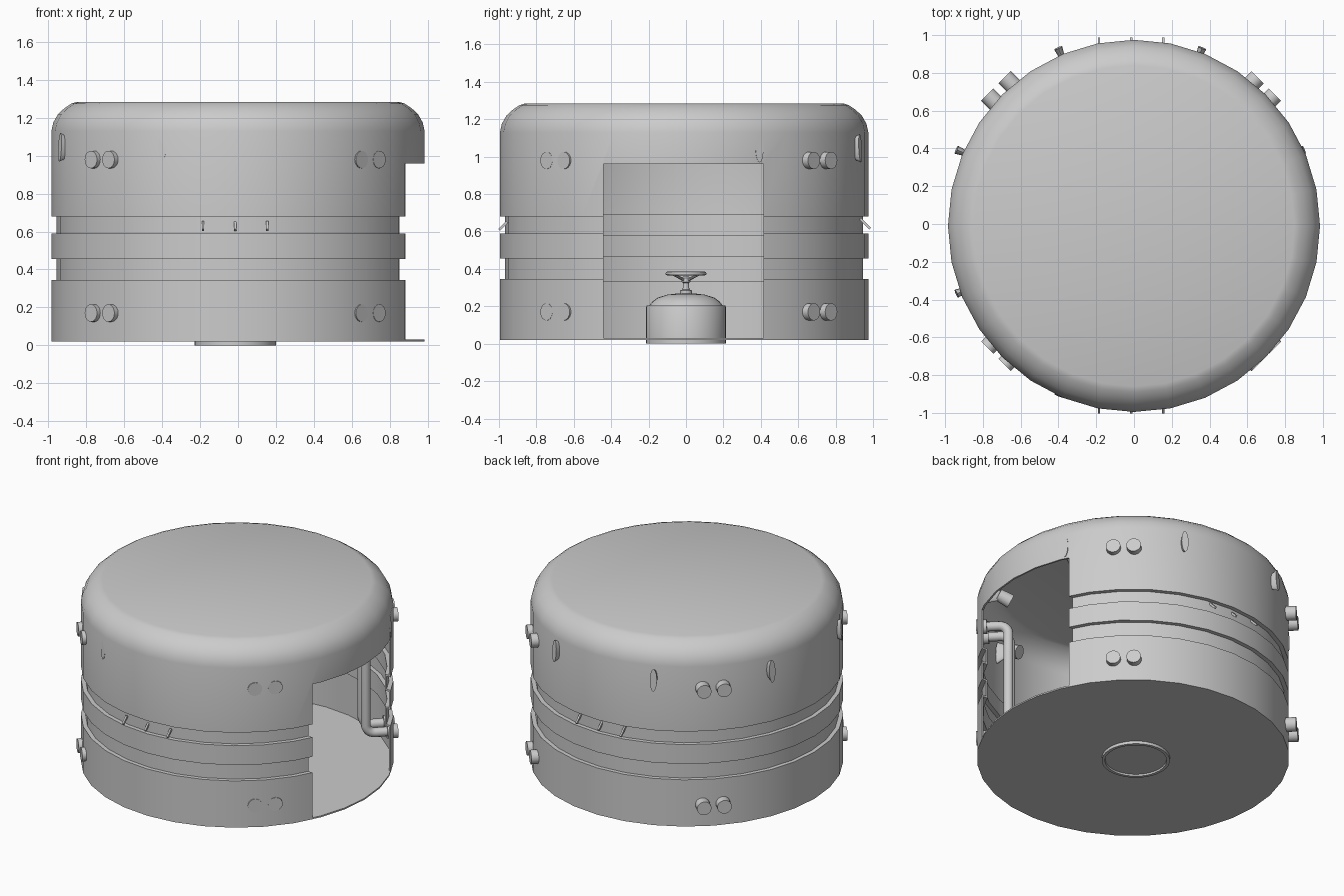
import bpy, bmesh
from math import sin, cos, pi, radians
from mathutils import Vector, Matrix

if "Cube" in bpy.data.objects:
    bpy.data.objects.remove(bpy.data.objects["Cube"])

CX, CY = 0.0, -0.01


def finish(obj, angle=35):
    bpy.ops.object.select_all(action='DESELECT')
    obj.select_set(True)
    bpy.context.view_layer.objects.active = obj
    bpy.ops.object.shade_smooth_by_angle(angle=radians(angle))
    return obj


def make(name, bm, angle=35, smooth=True):
    bmesh.ops.recalc_face_normals(bm, faces=bm.faces)
    me = bpy.data.meshes.new(name)
    bm.to_mesh(me)
    bm.free()
    obj = bpy.data.objects.new(name, me)
    bpy.context.collection.objects.link(obj)
    return finish(obj, angle) if smooth else obj


def lathe(name, profile, n, cx, cy, angle=35):
    """Revolve an (r, z) profile round a vertical axis."""
    bm = bmesh.new()
    vs = [bm.verts.new((r, 0, z)) for r, z in profile]
    es = [bm.edges.new(p) for p in zip(vs, vs[1:])]
    bmesh.ops.spin(bm, geom=vs + es, cent=(0, 0, 0), axis=(0, 0, 1),
                   angle=2 * pi, steps=n, use_duplicate=False)
    bmesh.ops.remove_doubles(bm, verts=bm.verts, dist=1e-4)
    bmesh.ops.translate(bm, verts=bm.verts, vec=(cx, cy, 0))
    return make(name, bm, angle)


def rod(name, a, b, r1, r2, n=16, squash=1.0):
    """Cone or cylinder from a to b; squash narrows it sideways."""
    a, b = Vector(a), Vector(b)
    d = b - a
    z = d.normalized()
    x = Vector((0, 0, 1)).cross(z)
    x = x.normalized() if x.length > 1e-4 else Vector((1, 0, 0))
    y = z.cross(x)
    rot = Matrix((x, y, z)).transposed().to_4x4()
    bm = bmesh.new()
    bmesh.ops.create_cone(bm, cap_ends=True, segments=n, radius1=r1, radius2=r2, depth=d.length)
    bm.transform(Matrix.Translation((a + b) / 2) @ rot @ Matrix.Diagonal((squash, 1, 1, 1)))
    return make(name, bm)


def box(name, center, size, rx=0):
    bm = bmesh.new()
    bmesh.ops.create_cube(bm, size=1)
    bm.transform(Matrix.Translation(center) @ Matrix.Rotation(rx, 4, 'X') @ Matrix.Diagonal((*size, 1)))
    return make(name, bm, smooth=False)


# Thin grooved shell with rounded roof, closed inside and out
R, G, T = 0.985, 0.957, 0.012
outer = [(R, 0.02), (R, 0.345), (G, 0.345), (G, 0.455), (R, 0.455), (R, 0.59), (G, 0.59),
         (G, 0.68), (R, 0.68), (R, 1.13), (0.975, 1.175), (0.95, 1.22), (0.915, 1.252),
         (0.88, 1.275), (0.85, 1.285), (0, 1.285)]
inner = [(0, 1.273), (0.845, 1.273), (0.873, 1.263), (0.907, 1.241), (0.94, 1.21), (0.963, 1.17),
         (R - T, 1.13), (R - T, 0.68 + T), (G - T, 0.68 + T), (G - T, 0.59 - T), (R - T, 0.59 - T),
         (R - T, 0.455 + T), (G - T, 0.455 + T), (G - T, 0.345 - T), (R - T, 0.345 - T), (R - T, 0.02)]
shell = lathe("cabin_shell", outer + inner + [(R, 0.02)], 32, CX, CY)

# Doorway cut on the right side
cutter = box("door_cutter", (0.9, -0.0125, 0.47), (0.8, 0.855, 0.98))
cutter.hide_render = True
mod = shell.modifiers.new("door", 'BOOLEAN')
mod.operation, mod.solver, mod.object = 'DIFFERENCE', 'EXACT', cutter
bpy.context.view_layer.objects.active = shell
bpy.ops.object.modifier_apply(modifier="door")
bpy.data.objects.remove(cutter)
finish(shell)

# Floor plate
lathe("floor", [(0, 0.02), (R - 0.002, 0.02), (R - 0.002, 0.03), (0, 0.03)], 32, CX, CY)

# Central hatch: drum with recessed base and domed lid
HX, HY = -0.015, 0.0
lathe("hatch_drum", [(0, 0.012), (0.193, 0.012), (0.195, 0.0), (0.215, 0.0), (0.215, 0.195),
                     (0.21, 0.205), (0.195, 0.205), (0.18, 0.225), (0.15, 0.247), (0.1, 0.262),
                     (0.05, 0.268), (0, 0.27)], 32, HX, HY)
# Handwheel stem, rim and spokes
lathe("wheel_stem", [(0, 0.26), (0.032, 0.26), (0.032, 0.285), (0.018, 0.29), (0.015, 0.325),
                     (0.024, 0.33), (0.022, 0.352), (0.01, 0.362), (0, 0.362)], 16, HX, HY)
bpy.ops.mesh.primitive_torus_add(location=(HX, HY, 0.375), major_radius=0.1, minor_radius=0.01,
                                 major_segments=32, minor_segments=8)
wheel = bpy.context.object
wheel.name = "wheel_rim"
finish(wheel, 60)
for i in range(4):
    a = pi / 4 + i * pi / 2
    rod("wheel_spoke", (HX, HY, 0.335), (HX + 0.1 * cos(a), HY + 0.1 * sin(a), 0.373), 0.008, 0.008, 8)

# Paired U-shaped pipes at the four corners, with wall collars
PX, PY = -0.015, 0.015
for k in range(4):
    a = pi / 4 + k * pi / 2
    out, side = Vector((cos(a), sin(a), 0)), Vector((-sin(a), cos(a), 0))
    for s in (-0.065, 0.065):
        base = Vector((PX, PY, 0)) + side * s
        lo, hi, rp, bend = 0.17, 0.98, 0.81, 0.06
        pts = [(0.99, lo)]
        for j in range(7):
            t = j * pi / 12
            pts.append((rp + bend - bend * sin(t), lo + bend - bend * cos(t)))
        pts += [(r, lo + hi - z) for r, z in reversed(pts)]
        cu = bpy.data.curves.new("pipe", 'CURVE')
        cu.dimensions = '3D'
        cu.bevel_depth, cu.bevel_resolution = 0.031, 3
        sp = cu.splines.new('POLY')
        sp.points.add(len(pts) - 1)
        for p, (r, z) in zip(sp.points, pts):
            p.co = (*(base + out * r + Vector((0, 0, z))), 1)
        sp.use_smooth = True
        bpy.context.collection.objects.link(bpy.data.objects.new("corner_pipe", cu))
        for z in (lo, hi):
            up = Vector((0, 0, z))
            rod("pipe_collar", base + out * 0.945 + up, base + out * 1.012 + up, 0.046, 0.046, 20)

# Eight lamps inside, whose flattened brackets poke through the wall
for k in range(8):
    a = pi / 8 + k * pi / 4
    out, c = Vector((cos(a), sin(a), 0)), Vector((-0.02, 0.012, 0))
    rod("lamp_bracket", c + out * 0.90 + Vector((0, 0, 1.04)), c + out * 0.996 + Vector((0, 0, 1.045)),
        0.03, 0.076, 20, 0.3)
    rod("lamp_body", c + out * 0.92 + Vector((0, 0, 1.045)), c + out * 0.84 + Vector((0, 0, 1.01)),
        0.04, 0.046, 16)

# Small slanted hooks in the upper groove, front and back
for x in (-0.185, -0.015, 0.155):
    box("back_hook", (x, 0.957, 0.642), (0.012, 0.075, 0.014), radians(-45))
    box("front_hook", (x, -0.978, 0.63), (0.012, 0.06, 0.014), radians(45))
